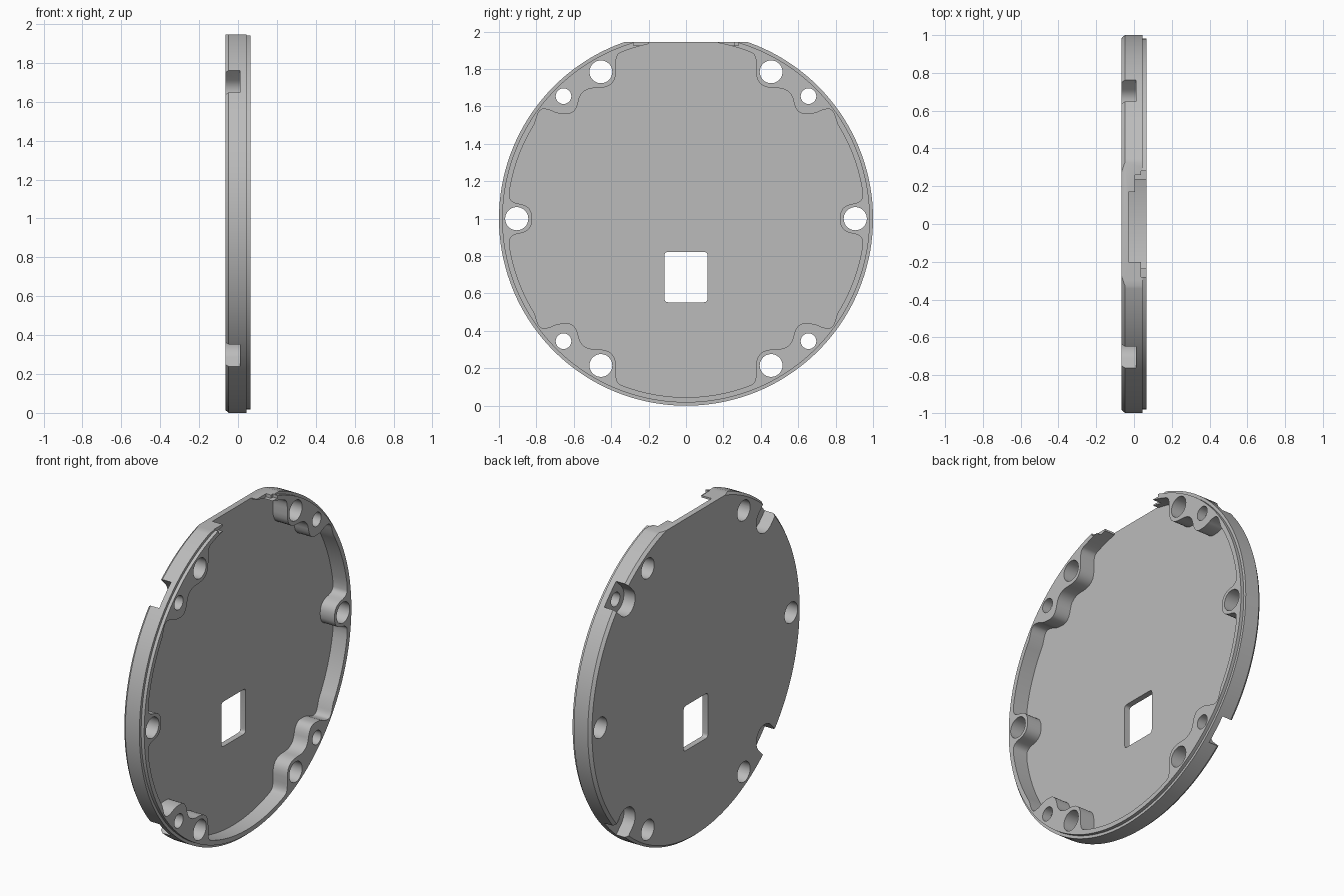
import bpy, bmesh, math
from mathutils import Vector

if "Cube" in bpy.data.objects:
    bpy.data.objects.remove(bpy.data.objects["Cube"])

BACK, FLOOR, FRONT = -0.065, -0.03, 0.065
CENTRE = 1.0

grey = bpy.data.materials.new("plain grey")
grey.use_nodes = True
colour = (0.5, 0.5, 0.5, 1)
grey.diffuse_color = colour
grey.node_tree.nodes["Principled BSDF"].inputs["Base Color"].default_value = colour


def loft(name, rings):
    """Join closed loops of 3D points and cap both ends."""
    bm = bmesh.new()
    loops = [[bm.verts.new(p) for p in ring] for ring in rings]
    n = len(loops[0])
    for a, b in zip(loops, loops[1:]):
        for i in range(n):
            j = (i + 1) % n
            bm.faces.new((a[i], a[j], b[j], b[i]))
    bm.faces.new(loops[0][::-1])
    bm.faces.new(loops[-1])
    bmesh.ops.recalc_face_normals(bm, faces=bm.faces)
    mesh = bpy.data.meshes.new(name)
    bm.to_mesh(mesh)
    bm.free()
    mesh.materials.append(grey)
    ob = bpy.data.objects.new(name, mesh)
    bpy.context.collection.objects.link(ob)
    return ob


def circle(r, n, y=0, z=0):
    return [(y + r * math.cos(math.tau * i / n), z + r * math.sin(math.tau * i / n))
            for i in range(n)]


def box(y0, y1, z0, z1):
    return [(y0, z0), (y1, z0), (y1, z1), (y0, z1)]


def rounded(corners, steps=6):
    """Round each corner (y, z, setback) of a closed outline."""
    out = []
    for i, (y, z, t) in enumerate(corners):
        p = Vector((y, z))
        if t == 0:
            out.append(p)
            continue
        u = Vector(corners[i - 1][:2]) - p
        v = Vector(corners[(i + 1) % len(corners)][:2]) - p
        a = p + u.normalized() * min(t, u.length * 0.49)
        b = p + v.normalized() * min(t, v.length * 0.49)
        for k in range(steps + 1):
            s = k / steps
            out.append(a * (1 - s) ** 2 + p * 2 * s * (1 - s) + b * s * s)
    return out


def layer(outline, x):
    return [(x, y, CENTRE + z) for y, z in outline]


def cut(body, outline, x0, x1):
    """Subtract a prism running along x."""
    cutter = loft("cutter", [layer(outline, x0), layer(outline, x1)])
    cutter.hide_render = True
    mod = body.modifiers.new("cut", "BOOLEAN")
    mod.operation = "DIFFERENCE"
    mod.solver = "EXACT"
    mod.object = cutter
    bpy.context.view_layer.objects.active = body
    bpy.ops.object.modifier_apply(modifier=mod.name)
    bpy.data.objects.remove(cutter)


# Round body with chamfered back and stepped front lip
profile = [(0.985, BACK), (1, -0.048), (1, 0.045), (0.983, 0.045), (0.983, FRONT)]
body = loft("round_cover", [layer(circle(r, 144), x) for r, x in profile])

# Flat top edge
cut(body, box(-0.6, 0.6, 0.945, 1.2), -0.2, 0.2)


# Pocket: one quarter outline with screw lugs, mirrored to all four
def wall(a0, a1, n):
    angles = [math.radians(a0 + (a1 - a0) * i / n) for i in range(n + 1)]
    return [(0.955 * math.cos(a), 0.955 * math.sin(a), 0) for a in angles]


quarter = [(0.823, 0.065, 0.06), (0.943, 0.09, 0.045)]
quarter += wall(9, 32, 10)
quarter += [(0.785, 0.587, 0.04), (0.735, 0.585, 0.03), (0.685, 0.56, 0.04),
            (0.588, 0.56, 0.08), (0.562, 0.698, 0.08), (0.375, 0.70, 0.09),
            (0.375, 0.878, 0.05)]
quarter += wall(70, 89, 8)
half = quarter + [(-y, z, t) for y, z, t in reversed(quarter)]
pocket = half + [(y, -z, t) for y, z, t in reversed(half)]
cut(body, rounded(pocket), FLOOR, 0.2)

# Stepped opening through the rim at the flat top
cut(body, box(-0.2, 0.17, 0.925, 1.1), FLOOR, 0.2)
cut(body, box(0, 0.26, 0.925, 1.1), 0.005, 0.2)
cut(body, box(-0.28, 0.28, 0.925, 1.1), 0.037, 0.2)

# Screw holes, and radial slots in the back behind the small ones
for sy in (-1, 1):
    cut(body, circle(0.062, 32, sy * 0.905), -0.2, 0.2)
    for sz in (-1, 1):
        cut(body, circle(0.061, 32, sy * 0.455, sz * 0.785), -0.2, 0.2)
        cut(body, circle(0.042, 24, sy * 0.655, sz * 0.655), -0.2, 0.2)
        heading = math.atan2(sz, sy)
        slot = []
        for i in range(17):
            a = heading + math.pi / 2 + math.pi * i / 16
            slot.append((sy * 0.655 + 0.08 * math.cos(a), sz * 0.655 + 0.08 * math.sin(a)))
        out_y, out_z = 0.3 * math.cos(heading), 0.3 * math.sin(heading)
        slot.append((slot[-1][0] + out_y, slot[-1][1] + out_z))
        slot.append((slot[0][0] + out_y, slot[0][1] + out_z))
        cut(body, slot, -0.2, 0.01)

# Rectangular window
window = [(y, z, 0.02) for y, z in box(-0.115, 0.115, -0.447, -0.178)]
cut(body, rounded(window, 4), -0.2, 0.2)

bpy.ops.object.select_all(action="DESELECT")
body.select_set(True)
bpy.context.view_layer.objects.active = body
bpy.ops.object.shade_smooth_by_angle(angle=math.radians(30))
